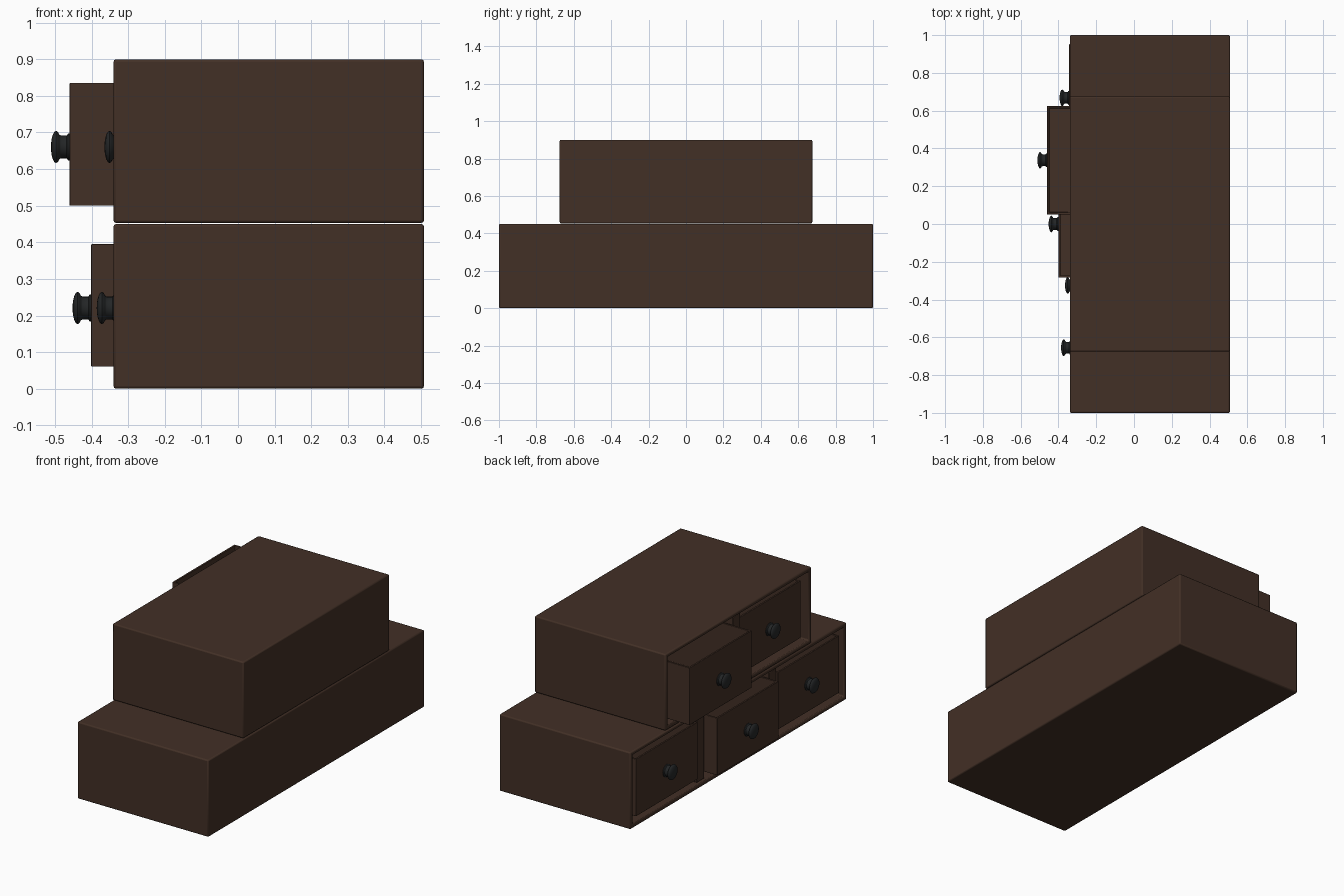
import bpy, bmesh, math
from mathutils import Matrix

if "Cube" in bpy.data.objects:
    bpy.data.objects.remove(bpy.data.objects["Cube"])


def material(name, rgb):
    m = bpy.data.materials.new(name)
    m.diffuse_color = (*rgb, 1)
    m.use_nodes = True
    m.node_tree.nodes["Principled BSDF"].inputs["Base Color"].default_value = m.diffuse_color
    return m


WOOD = material("dark_brown_wood", (0.055, 0.029, 0.019))
IRON = material("black_iron", (0.018, 0.020, 0.021))


def finish(bm, name, mat, bevel=0.0):
    bmesh.ops.recalc_face_normals(bm, faces=bm.faces)
    me = bpy.data.meshes.new(name)
    bm.to_mesh(me)
    bm.free()
    ob = bpy.data.objects.new(name, me)
    bpy.context.collection.objects.link(ob)
    me.materials.append(mat)
    if bevel:
        mod = ob.modifiers.new("soft_edges", 'BEVEL')
        mod.width, mod.segments = bevel, 2
        mod.limit_method = 'ANGLE'
    bpy.ops.object.select_all(action='DESELECT')
    ob.select_set(True)
    bpy.context.view_layer.objects.active = ob
    bpy.ops.object.shade_smooth_by_angle(angle=math.radians(35))
    return ob


def open_box(name, lo, hi, axis, side, wall, depth, bevel):
    """Box with one face inset by the wall thickness and pushed in."""
    bm = bmesh.new()
    size = [h - l for l, h in zip(lo, hi)]
    mid = [(h + l) / 2 for l, h in zip(lo, hi)]
    bmesh.ops.create_cube(bm, size=1, matrix=Matrix.Translation(mid) @ Matrix.Diagonal((*size, 1)))
    bm.normal_update()
    face = next(f for f in bm.faces if f.normal[axis] * side > 0.9)
    bmesh.ops.inset_region(bm, faces=[face], thickness=wall)
    new = bmesh.ops.extrude_discrete_faces(bm, faces=[face])["faces"][0]
    for v in new.verts:
        v.co[axis] -= side * depth
    return finish(bm, name, WOOD, bevel)


def block(name, lo, hi):
    bm = bmesh.new()
    size = [h - l for l, h in zip(lo, hi)]
    mid = [(h + l) / 2 for l, h in zip(lo, hi)]
    bmesh.ops.create_cube(bm, size=1, matrix=Matrix.Translation(mid) @ Matrix.Diagonal((*size, 1)))
    return finish(bm, name, WOOD, 0.003)


def knob(name, x, y, z):
    # turned profile: (distance out from drawer, radius)
    prof = [(-0.002, 0), (-0.002, 0.037), (0.004, 0.037), (0.008, 0.031), (0.024, 0.031)]
    prof += [(0.037 - 0.014 * math.cos(a), 0.044 * math.sin(a))
             for a in [math.radians(d) for d in (50, 70, 90, 110, 130, 150, 165, 180)]]
    bm = bmesh.new()
    vs = [bm.verts.new((x - d, y, z + r)) for d, r in prof]
    es = [bm.edges.new(p) for p in zip(vs, vs[1:])]
    bmesh.ops.spin(bm, geom=vs + es, cent=(x, y, z), axis=(1, 0, 0),
                   angle=math.tau, steps=24, use_merge=True)
    bmesh.ops.remove_doubles(bm, verts=bm.verts, dist=1e-5)
    finish(bm, name, IRON)


def drawer(name, x, y, z, half):
    # hollow tray with an open top
    open_box(name, (x, y - half, z - 0.1675), (x + 0.79, y + half, z + 0.1675), 2, 1, 0.015, 0.315, 0.002)
    knob(name + "_knob", x, y, z - 0.007)


# cabinet shells, open toward the drawers
FRONT, BACK = -0.34, 0.508
open_box("lower_cabinet", (FRONT, -1, 0), (BACK, 1, 0.45), 0, -1, 0.032, 0.81, 0.007)
open_box("upper_cabinet", (FRONT, -0.675, 0.453), (BACK, 0.675, 0.9), 0, -1, 0.032, 0.81, 0.007)

# dividers between drawers
for i, y in enumerate((-0.333, 0.333)):
    block(f"lower_divider_{i}", (-0.328, y - 0.035, 0.03), (0.47, y + 0.035, 0.42))
block("upper_divider", (-0.328, -0.035, 0.48), (0.47, 0.035, 0.87))

# drawers pulled out by different amounts
drawer("lower_left_drawer", -0.343, 0.668, 0.2275, 0.284)
drawer("lower_middle_drawer", -0.401, 0.0, 0.2275, 0.284)
drawer("lower_right_drawer", -0.335, -0.655, 0.2275, 0.284)
drawer("upper_left_drawer", -0.460, 0.3375, 0.6675, 0.287)
drawer("upper_right_drawer", -0.314, -0.325, 0.6675, 0.287)
